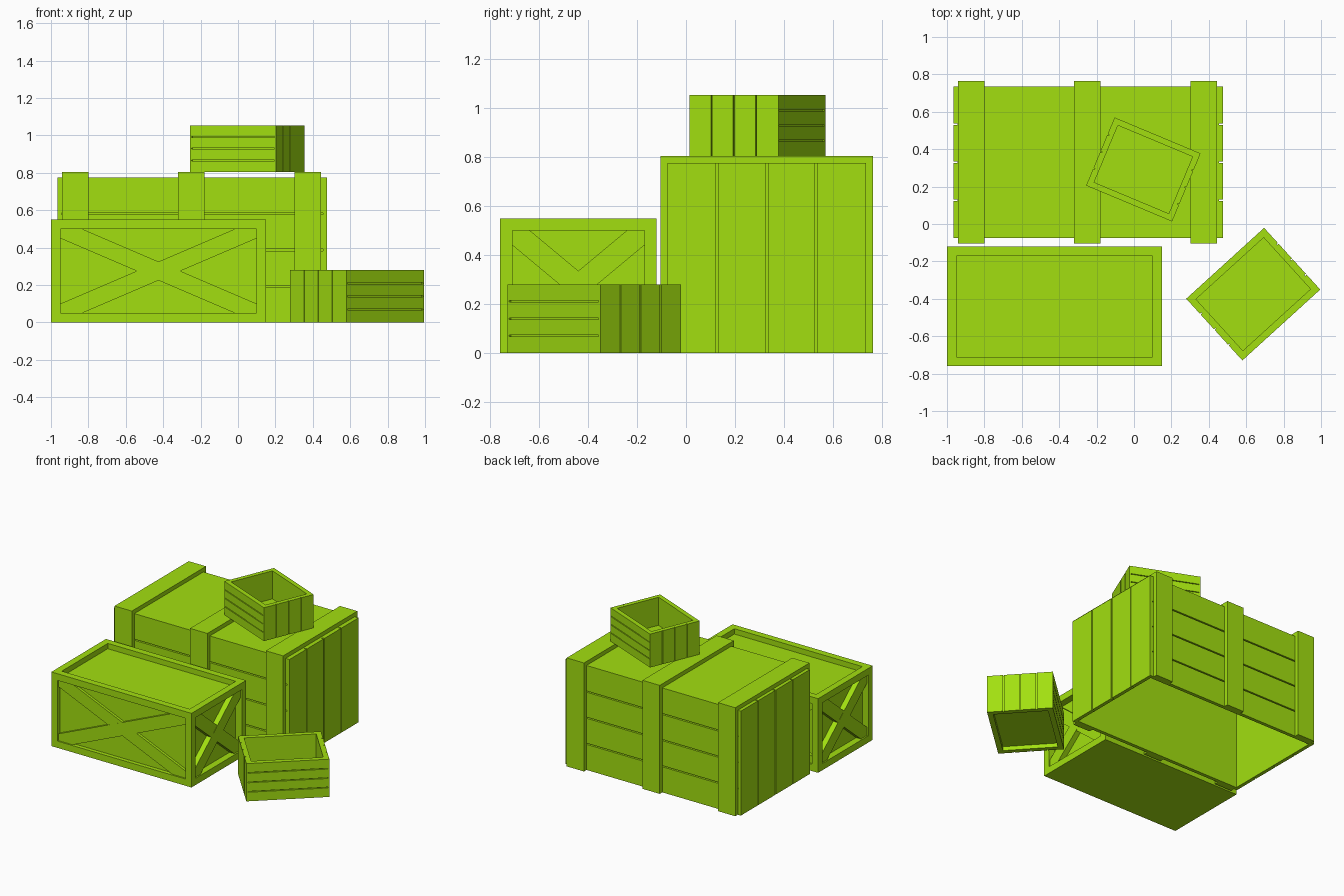
import bpy, bmesh, math
from mathutils import Matrix, Vector

if "Cube" in bpy.data.objects:
    bpy.data.objects.remove(bpy.data.objects["Cube"])

lime = bpy.data.materials.new("lime_green")
lime.diffuse_color = (0.36, 0.74, 0.005, 1)
lime.use_nodes = True
lime.node_tree.nodes["Principled BSDF"].inputs["Base Color"].default_value = lime.diffuse_color


def add_box(bm, x0, x1, y0, y1, z0, z1):
    m = Matrix.Translation(((x0 + x1) / 2, (y0 + y1) / 2, (z0 + z1) / 2))
    bmesh.ops.create_cube(bm, size=1, matrix=m @ Matrix.Diagonal((x1 - x0, y1 - y0, z1 - z0, 1)))


def finish(bm, name, matrix=Matrix()):
    bmesh.ops.recalc_face_normals(bm, faces=bm.faces)
    me = bpy.data.meshes.new(name)
    bm.to_mesh(me)
    bm.free()
    me.materials.append(lime)
    ob = bpy.data.objects.new(name, me)
    ob.matrix_world = matrix
    bpy.context.collection.objects.link(ob)
    return ob


def part(name, boxes, matrix=Matrix()):
    bm = bmesh.new()
    for b in boxes:
        add_box(bm, *b)
    return finish(bm, name, matrix)


def slats(lo, hi, n, gap):
    """Split a span into n planks separated by gaps."""
    w = (hi - lo) / n
    return [(lo + i * w + (gap / 2 if i else 0), lo + (i + 1) * w - (gap / 2 if i < n - 1 else 0))
            for i in range(n)]


# ---- Large crate, open underneath ----
X0, X1, Y0, Y1, H, T, C = -0.965, 0.475, -0.075, 0.735, 0.775, 0.02, 0.006
xi0, xi1, yi0, yi1 = X0 + T, X1 - T, Y0 + T, Y1 - T
part("large_crate_lining", [
    (xi0, xi0 + C, yi0, yi1, 0, H - T), (xi1 - C, xi1, yi0, yi1, 0, H - T),
    (xi0 + C, xi1 - C, yi0, yi0 + C, 0, H - T), (xi0 + C, xi1 - C, yi1 - C, yi1, 0, H - T)])
part("large_crate_lid", [(xi0, xi1, yi0, yi1, H - T, H)])
part("large_crate_side_planks", [(xi0, xi1, y, y + T, a, b)
     for y in (Y0, yi1) for a, b in slats(0, H, 4, 0.009)])
part("large_crate_end_planks", [(x, x + T, a, b, 0, H)
     for x in (X0, xi1) for a, b in slats(Y0, Y1, 4, 0.009)])

# Three bands over the top and down both sides
S = 0.03
for i, x in enumerate((-0.94, -0.32, 0.302)):
    part(f"large_crate_band_{i + 1}", [
        (x, x + 0.142, Y0 - S, Y1 + S, H, H + S),
        (x, x + 0.142, Y0 - S, Y0, 0, H), (x, x + 0.142, Y1, Y1 + S, 0, H)])

# ---- Framed crate with cross braces ----
L, W, FH, F = 1.15, 0.64, 0.55, 0.05
place = Matrix.Translation((-0.425, -0.44, 0))
hx, hy = L / 2, W / 2
part("framed_crate_panels", [(-hx + F, hx - F, -hy + 0.03, hy - 0.03, 0, FH - 0.04)], place)
frame = []
for s in (-1, 1):
    y0, y1 = sorted((s * hy, s * (hy - F)))
    x0, x1 = sorted((s * hx, s * (hx - F)))
    for z in (0, FH - F):
        frame.append((-hx, hx, y0, y1, z, z + F))
        frame.append((x0, x1, -hy + F, hy - F, z, z + F))
    for t in (-1, 1):
        a, b = sorted((t * hy, t * (hy - F)))
        frame.append((x0, x1, a, b, F, FH - F))
part("framed_crate_frame", frame, place)


def cross_brace(name, a, b, v, out, depth, angle):
    """Two diagonal bars clipped to an opening of half size a x b."""
    bm = bmesh.new()
    h = v * a / b
    bar = [(-a, -b), (-a + h, -b), (a, b - v), (a, b), (a - h, b), (-a, -b + v)]
    for flip, drop in ((1, 0), (-1, 0.001)):
        f = bm.faces.new([bm.verts.new((flip * x, -out + drop, z)) for x, z in bar])
        ext = bmesh.ops.extrude_face_region(bm, geom=[f])["geom"]
        bmesh.ops.translate(bm, vec=Vector((0, depth, 0)),
                            verts=[e for e in ext if isinstance(e, bmesh.types.BMVert)])
    m = place @ Matrix.Translation((0, 0, FH / 2)) @ Matrix.Rotation(angle, 4, 'Z')
    finish(bm, name, m)


for k, side in enumerate(("front", "right", "back", "left")):
    if k % 2 == 0:
        cross_brace(f"framed_crate_{side}_brace", hx - F, FH / 2 - F, 0.05, hy - 0.01, 0.03, k * math.pi / 2)
    else:
        cross_brace(f"framed_crate_{side}_brace", hy - F, FH / 2 - F, 0.06, hx - 0.01, 0.05, k * math.pi / 2)


# ---- Small open boxes ----
def open_box(name, loc, degrees, scale):
    m = Matrix.Translation(loc) @ Matrix.Rotation(math.radians(degrees), 4, 'Z') @ Matrix.Scale(scale, 4)
    a, b, h, t, w = 0.2815, 0.223, 0.28, 0.01, 0.037
    ai, bi = a - t, b - t
    part(name + "_walls", [
        (-ai, ai, -bi, -b + w, 0, h), (-ai, ai, b - w, bi, 0, h),
        (-ai, -a + w, -b + w, b - w, 0, h), (a - w, ai, -b + w, b - w, 0, h)], m)
    part(name + "_floor", [(-a + w, a - w, -b + w, b - w, 0.03, 0.045)], m)
    part(name + "_side_planks", [(-ai, ai, y, y + t, p, q)
         for y in (-b, bi) for p, q in slats(0, h, 4, 0.006)], m)
    part(name + "_end_planks", [(x, x + t, p, q, 0, h)
         for x in (-a, ai) for p, q in slats(-b, b, 4, 0.006)], m)


open_box("floor_box", (0.6375, -0.375, 0), 42.3, 1.0)
open_box("stacked_box", (0.05, 0.2915, H + S), -22.7, 0.885)
